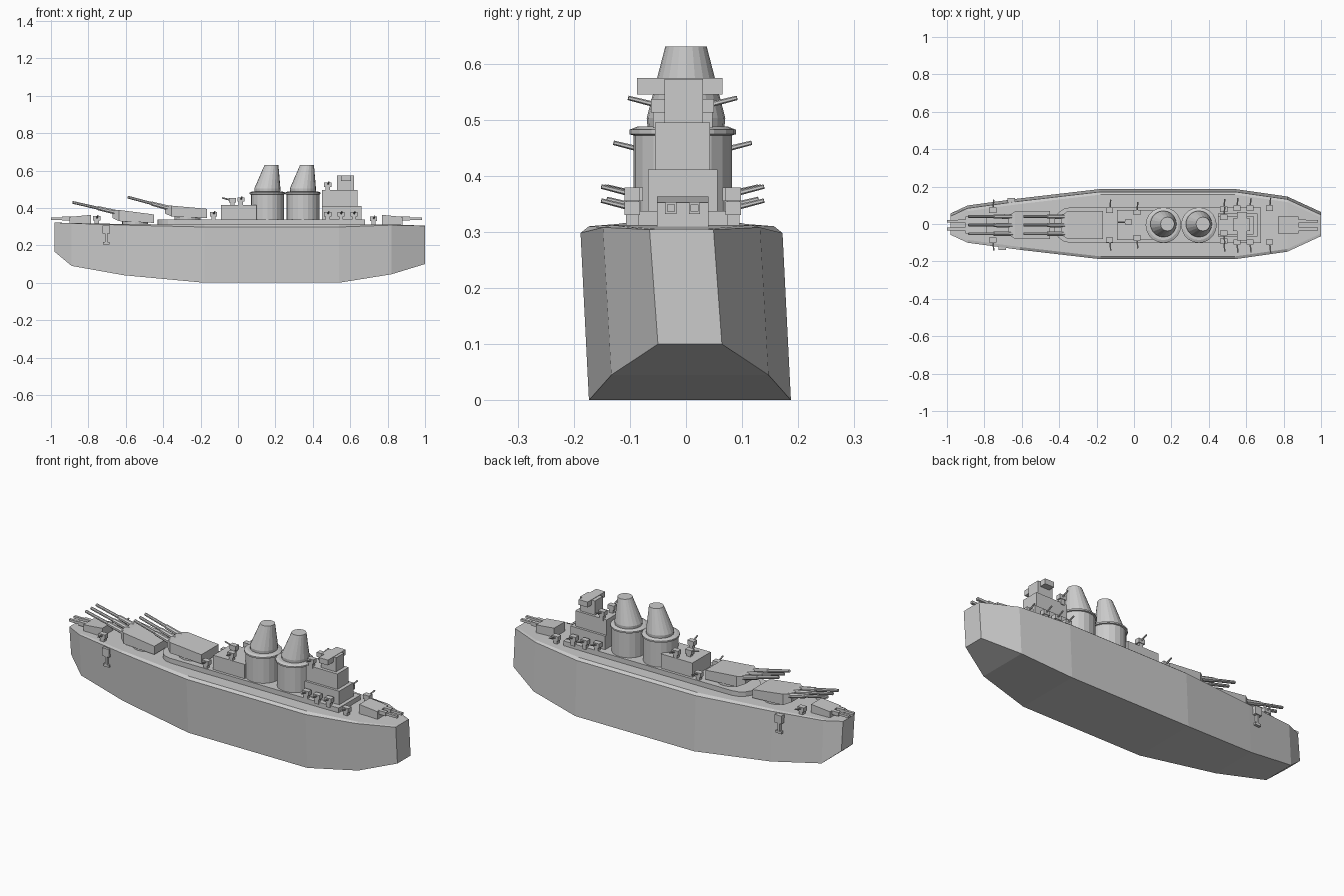
import bpy, bmesh, math
from mathutils import Vector

if "Cube" in bpy.data.objects:
    bpy.data.objects.remove(bpy.data.objects["Cube"])

YC = -0.006  # superstructure sits slightly off the centreline


def finish(name, bm, smooth=False):
    bmesh.ops.recalc_face_normals(bm, faces=bm.faces)
    me = bpy.data.meshes.new(name)
    bm.to_mesh(me)
    bm.free()
    ob = bpy.data.objects.new(name, me)
    bpy.context.collection.objects.link(ob)
    return ob


def loft(name, rings):
    """Skin closed rings of equal length and cap both ends."""
    bm = bmesh.new()
    vs = [[bm.verts.new(p) for p in r] for r in rings]
    n = len(rings[0])
    for a, b in zip(vs, vs[1:]):
        for i in range(n):
            j = (i + 1) % n
            bm.faces.new((a[i], a[j], b[j], b[i]))
    bm.faces.new(vs[0])
    bm.faces.new(vs[-1])
    return finish(name, bm)


def box(name, x0, x1, y0, y1, z0, z1):
    return loft(name, [[(x0, y0, z), (x1, y0, z), (x1, y1, z), (x0, y1, z)] for z in (z0, z1)])


def plan(name, pts, z0, z1):
    return loft(name, [[(x, y, z) for x, y in pts] for z in (z0, z1)])


def round_stack(name, levels, y, n=20):
    """Rings given as (centre x, radius, z)."""
    return loft(name, [[(cx + r * math.cos(2 * math.pi * i / n), y + r * math.sin(2 * math.pi * i / n), z)
                        for i in range(n)] for cx, r, z in levels])


def tube(name, stops, n=8):
    """Straight barrel through (point, radius) stops."""
    pts = [Vector(p) for p, r in stops]
    d = (pts[-1] - pts[0]).normalized()
    u = d.cross(Vector((0, 0, 1))).normalized()
    v = d.cross(u)
    rings = []
    for p, (_, r) in zip(pts, stops):
        rings.append([p + r * (u * math.cos(a) + v * math.sin(a))
                      for a in [2 * math.pi * (i + .5) / n for i in range(n)]])
    return loft(name, rings)


# Hull: x, edge height, keel height, half width, inner deck height
stations = [(-0.98, .322, .165, .05, .322), (-0.89, .318, .09, .092, .319),
            (-0.61, .308, .04, .13, .314), (-0.18, .298, 0, .18, .31),
            (0.54, .298, 0, .18, .31), (0.82, .308, .045, .14, .312),
            (1.0, .304, .1, .057, .305)]
hull = []
for x, zt, zb, w, zi in stations:
    hull.append([(x, -w + .007, zb), (x, w + .007, zb), (x, w - .008, zt),
                 (x, w - .023, zi), (x, -w + .007, zi), (x, -w - .008, zt)])
loft("hull", hull)

# Raised deck with rounded forward end
front = [(-0.34 - .09 * math.sin(a), .095 * math.cos(a) + YC)
         for a in [math.pi * i / 8 for i in range(9)]]
plan("raised_deck", front + [(0.68, -.095 + YC), (0.68, .095 + YC)], .3, .337)


# Main triple turrets
def main_turret(name, x0, x1, zb, zf, zr, tip_x, tip_z):
    rings = []
    for x, w, z0, z1 in ((x0, .05, zb + .02, zf - .004), (x0 + .035, .075, zb + .004, zf - .003),
                         (x1, .075, zb - .005, zr)):
        rings.append([(x, -w + YC, z0), (x, w + YC, z0), (x, w + YC, z1), (x, -w + YC, z1)])
    loft(name + "_house", rings)
    root = Vector((x0 + .02, 0, zf - .016))
    tip = Vector((tip_x, 0, tip_z))
    for i in (-1, 0, 1):
        off = Vector((0, .046 * i + YC, 0))
        mid = root.lerp(tip, .42)
        tube(name + "_barrel", [(root + off, .014), (mid + off, .012),
                                (mid.lerp(tip, .02) + off, .0085), (tip + off, .008)])


main_turret("forward_turret", -.67, -.45, .325, .392, .365, -.885, .43)
main_turret("upper_turret", -.39, -.165, .35, .415, .395, -.59, .458)
round_stack("forward_turret_base", [(-.55, .07, .3), (-.55, .07, .335)], YC)
round_stack("upper_turret_base", [(-.27, .07, .33), (-.27, .07, .36)], YC)

# Small twin turrets at both ends
for s, xa, xb, tip, name in ((-1, -.785, -.90, -1.0, "bow"), (1, .77, .88, .985, "stern")):
    loft(name + "_turret", [[(x, -.046 + YC, .3), (x, .046 + YC, .3), (x, .046 + YC, z), (x, -.046 + YC, z)]
                            for x, z in ((xa, .363), (xb, .352))])
    for y in (-.021, .021):
        x0, x1 = sorted((xb - s * .02, tip))
        xm = xb + s * .04
        box(name + "_barrel", x0, x1, y - .007 + YC, y + .007 + YC, .336, .349)
        a, b = sorted((xb - s * .02, xm))
        box(name + "_barrel_sleeve", a, b, y - .01 + YC, y + .01 + YC, .332, .353)

# Midships house
box("midships_house", -.09, .10, -.08 + YC, .08 + YC, .33, .415)

# Funnels on round casings
for cx in (.157, .347):
    round_stack("funnel_casing", [(cx, .088, .33), (cx, .088, .472), (cx, .095, .474),
                                  (cx, .095, .482), (cx, .08, .488)], YC)
    round_stack("funnel", [(cx, .068, .48), (cx, .07, .503), (cx + .022, .037, .63)], 0)

# Aft bridge tower
box("bridge_base", .45, .66, -.062 + YC, .062 + YC, .33, .411)
box("bridge_middle", .45, .64, -.049 + YC, .049 + YC, .41, .495)
box("bridge_top", .53, .62, -.038, .03, .49, .572)
box("rangefinder_bar", .55, .605, -.087, .065, .545, .574)


# Light guns: pedestal, head and thin barrel pointing along a direction
def light_gun(x, y, z, dx, dy):
    plan("gun_pedestal", [(x - .011, y - .011), (x + .011, y - .011),
                          (x + .011, y + .011), (x - .011, y + .011)], z - .01, z + .025)
    box("gun_head", x - .019, x + .019, y - .014, y + .014, z + .018, z + .042)
    p = Vector((x, y, z + .03))
    d = Vector((dx, dy, .25))
    tube("gun_barrel", [(p, .005), (p + d * .055, .004)], 6)


for s in (-1, 1):
    for x, y, z in ((-.755, .08, .315), (-.13, .08, .337), (.015, .068, .415), (.48, .085, .337),
                    (.55, .09, .337), (.62, .09, .337), (.725, .09, .312), (.48, .042, .495)):
        light_gun(x, s * y + YC, z, .1, s)
light_gun(-.03, .01, .41, -1, 0)

# Anchors on the bow sides
for s, x in ((-1, -.705), (1, -.655)):
    def side(name, x0, x1, d0, d1, z0, z1):
        y0, y1 = sorted((s * d0 - .003, s * d1 - .003))
        box(name, x0, x1, y0, y1, z0, z1)
    o = .008 if s > 0 else 0
    side("anchor_housing", x - .02, x + .02, .1, .135 + o, .262, .306)
    side("anchor_shank", x - .006, x + .006, .11, .13 + o, .205, .265)
    side("anchor_arms", x - .017, x + .017, .11, .131 + o, .205, .218)
